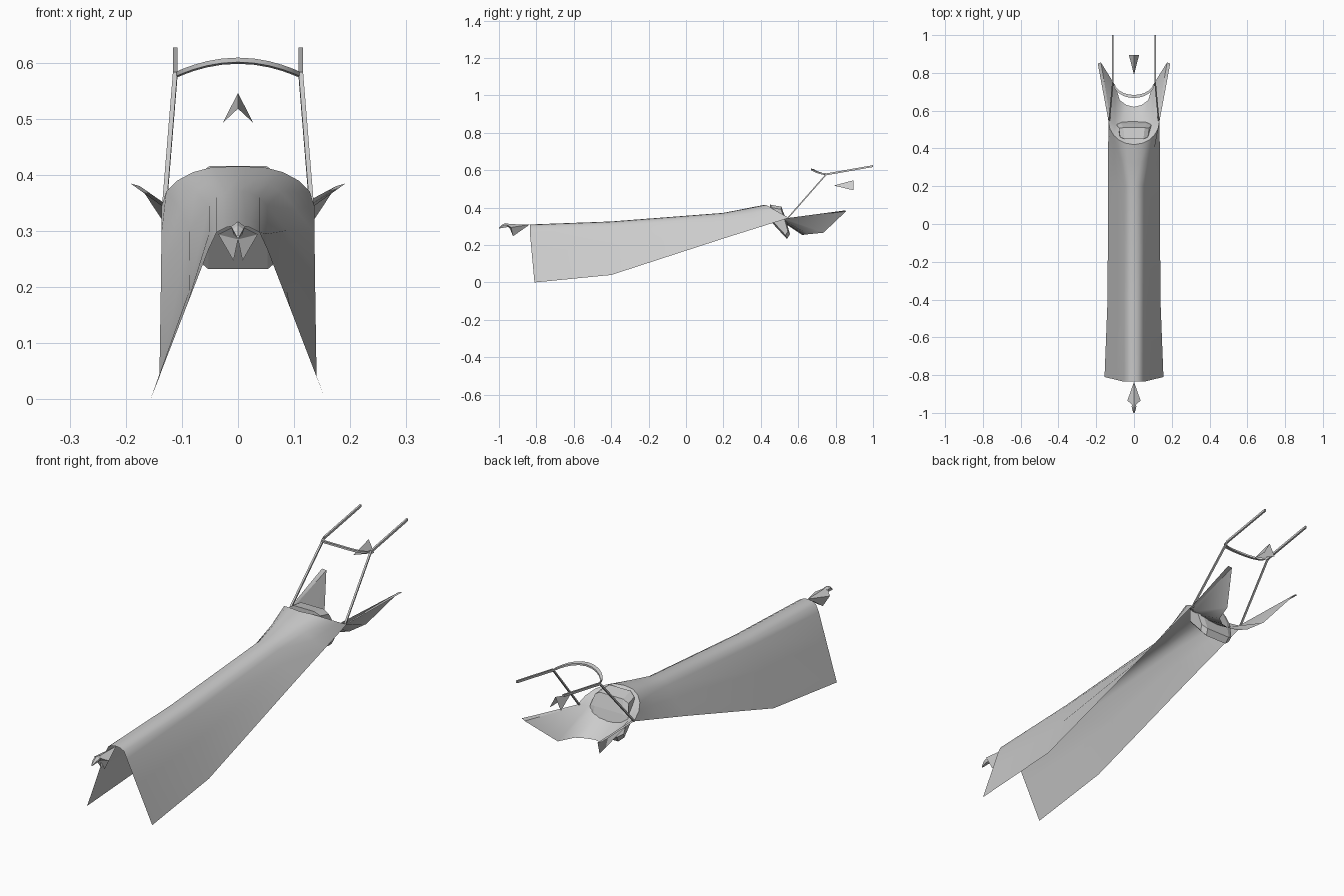
import bpy, math
from mathutils import Vector

if "Cube" in bpy.data.objects:
    bpy.data.objects.remove(bpy.data.objects["Cube"], do_unlink=True)

grey = bpy.data.materials.new("plain grey")
grey.use_nodes = True
grey.diffuse_color = (0.6, 0.6, 0.6, 1)
grey.node_tree.nodes["Principled BSDF"].inputs["Base Color"].default_value = (0.6, 0.6, 0.6, 1)


def make(name, verts, faces, smooth=None):
    mesh = bpy.data.meshes.new(name)
    mesh.from_pydata([tuple(v) for v in verts], [], faces)
    mesh.update()
    mesh.materials.append(grey)
    ob = bpy.data.objects.new(name, mesh)
    bpy.context.collection.objects.link(ob)
    if smooth:
        bpy.ops.object.select_all(action='DESELECT')
        ob.select_set(True)
        bpy.context.view_layer.objects.active = ob
        bpy.ops.object.shade_smooth_by_angle(angle=math.radians(smooth))
    return ob


def mirrored(half):
    """Half section from the centre line outwards, turned into a full one."""
    return [(-x, y, z) for x, y, z in half[:0:-1]] + list(half)


def loft(name, rows, closed=False, caps=False, smooth=None):
    n = len(rows[0])
    faces = []
    for r in range(len(rows) - 1):
        for i in range(n if closed else n - 1):
            j = (i + 1) % n
            faces.append((r * n + i, r * n + j, (r + 1) * n + j, (r + 1) * n + i))
    if caps:
        faces += [tuple(range(n))[::-1], tuple(range((len(rows) - 1) * n, len(rows) * n))]
    return make(name, [v for row in rows for v in row], faces, smooth)


def bar(name, path, wide, tall):
    """Thin rectangular bar swept along a path."""
    rows = []
    for p in path:
        x, y, z = p
        rows.append([(x + a * wide, y, z + b * tall)
                     for a, b in ((-1, -1), (1, -1), (1, 1), (-1, 1))])
    return loft(name, rows, closed=True, caps=True)


# Long folded body shell, open underneath, flaring to a rim at the back
def section(y, top, shoulder, foot, foot_y):
    s = Vector((0.052, y, shoulder))
    f = Vector((foot[0], foot_y, foot[1]))
    return mirrored([(0, y, top), (0.02, y, top - 0.003), (0.038, y, top - 0.012),
                     tuple(s), tuple(s.lerp(f, 0.4)), tuple(f)])


rim = mirrored([(0, 0.42, 0.415), (0.045, 0.428, 0.414), (0.08, 0.445, 0.405),
                (0.108, 0.47, 0.39), (0.128, 0.505, 0.37), (0.136, 0.55, 0.345)])
start = section(0.2, 0.372, 0.345, (0.137, 0.235), 0.2)
flare = []
for a, b in zip(start, rim):
    m = Vector(a).lerp(Vector(b), 0.55)
    m.x -= 0.006 * math.copysign(1, m.x) if 0.05 < abs(m.x) < 0.12 else 0
    flare.append(tuple(m))
loft("body_shell", [section(-0.835, 0.31, 0.268, (0.156, 0), -0.81),
                    section(-0.4, 0.326, 0.295, (0.14, 0.04), -0.4),
                    start, flare, rim], smooth=50)

# Bowl and rear lip with two raised side fins
bowl = mirrored([(0, 0.5, 0.335), (0.04, 0.503, 0.335), (0.075, 0.51, 0.337),
                 (0.1, 0.525, 0.34), (0.122, 0.54, 0.343), (0.136, 0.55, 0.345)])
lip = mirrored([(0, 0.62, 0.255), (0.04, 0.63, 0.255), (0.075, 0.655, 0.258),
                (0.1, 0.735, 0.266), (0.175, 0.855, 0.38), (0.192, 0.85, 0.385)])
loft("rear_lip", [rim, bowl, lip], smooth=40)

# Tilted block with chamfered corners inside the bowl
outline = [(0.065, 0.445), (0.085, 0.47), (0.085, 0.515), (0.065, 0.55)]
block_low = [(0.065, 0.45, 0.33), (0.065, 0.54, 0.232), (0.07, 0.556, 0.258),
             (0.08, 0.53, 0.35), (0.068, 0.51, 0.405), (0.062, 0.45, 0.416)]
side = [(x - 0.012, y, z) for x, y, z in block_low]
mid = [(x + 0.012, y * 0.8 + 0.1, z * 0.8 + 0.067) for x, y, z in block_low]
block_rows = [[(-x, y, z) for x, y, z in mid], [(-x, y, z) for x, y, z in side],
              side, mid]
loft("chamfered_block", block_rows, closed=True, caps=True)

# Side rods rising from the rim and running backwards
for s, label in ((1, "left"), (-1, "right")):
    bar(label + "_rod", [(s * 0.131, 0.545, 0.345), (s * 0.112, 0.75, 0.578),
                         (s * 0.112, 1.0, 0.622)], 0.004, 0.005)

# Curved cross band joining the rods
band = []
for i in range(13):
    a = math.pi * i / 12
    x = -0.11 * math.cos(a)
    bow = math.sin(a)
    y, z = 0.755 - 0.08 * bow, 0.578 + 0.025 * (1 - (x / 0.11) ** 2)
    band.append([(x, y - 0.008, z + 0.006), (x, y + 0.008, z + 0.003),
                 (x, y + 0.008, z - 0.005), (x, y - 0.008, z - 0.002)])
loft("cross_band", band, closed=True, caps=True, smooth=40)

# Floating folded dart
make("folded_dart", [(0, 0.79, 0.518), (0, 0.895, 0.546),
                     (0.027, 0.895, 0.493), (-0.027, 0.895, 0.493)],
     [(0, 2, 1), (0, 1, 3)])

# Folded kite at the nose with two hanging prongs
make("nose_kite", [(0, -0.835, 0.31), (0, -0.965, 0.312), (0.035, -0.935, 0.294),
                   (-0.035, -0.935, 0.294), (0.008, -0.925, 0.247),
                   (-0.008, -0.925, 0.247), (0, -0.94, 0.285)],
     [(0, 1, 2), (0, 3, 1), (0, 2, 4), (0, 5, 3), (2, 6, 4), (3, 5, 6), (1, 6, 2), (1, 3, 6)])

# Small pointed head at the tip
head = [[(r * math.cos(math.tau * i / 5 + math.pi / 2), y,
          z + r * math.sin(math.tau * i / 5 + math.pi / 2)) for i in range(5)]
        for y, r, z in ((-0.94, 0.006, 0.306), (-0.965, 0.013, 0.304),
                        (-0.982, 0.01, 0.3), (-1.0, 0.003, 0.29))]
loft("nose_head", head, closed=True, caps=True)
